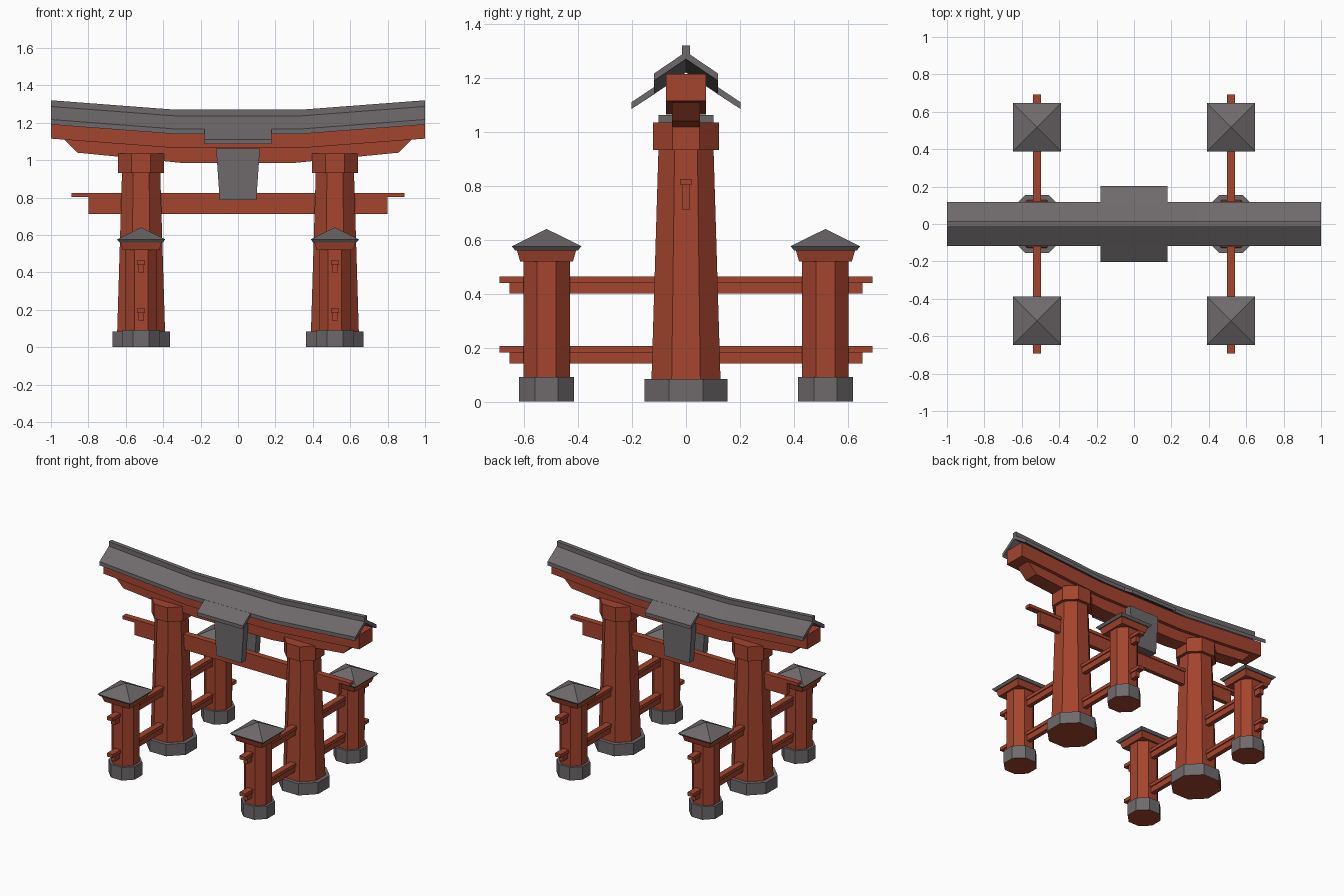
import bpy, bmesh, math

if "Cube" in bpy.data.objects:
    bpy.data.objects.remove(bpy.data.objects["Cube"])


def material(name, rgb):
    m = bpy.data.materials.new(name)
    m.diffuse_color = (*rgb, 1)
    m.use_nodes = True
    m.node_tree.nodes["Principled BSDF"].inputs["Base Color"].default_value = m.diffuse_color
    return m


RED = material("vermilion wood", (0.37, 0.058, 0.027))
GREY = material("slate grey", (0.158, 0.142, 0.148))


def loft(name, rings, mat, bottom_mat=None):
    """Solid through equal-length rings of points, capped at both ends."""
    bm = bmesh.new()
    vs = [[bm.verts.new(p) for p in r] for r in rings]
    n = len(rings[0])
    for a, b in zip(vs, vs[1:]):
        for i in range(n):
            j = (i + 1) % n
            bm.faces.new((a[i], a[j], b[j], b[i]))
    bm.faces.new(vs[0][::-1])
    bm.faces.new(vs[-1])
    bmesh.ops.recalc_face_normals(bm, faces=bm.faces)
    bm.normal_update()
    if bottom_mat:
        for f in bm.faces:
            if f.normal.z < -0.5:
                f.material_index = 1
    me = bpy.data.meshes.new(name)
    bm.to_mesh(me)
    bm.free()
    me.materials.append(mat)
    if bottom_mat:
        me.materials.append(bottom_mat)
    ob = bpy.data.objects.new(name, me)
    bpy.context.collection.objects.link(ob)
    return ob


def column(name, x, y, sides, levels, mat, bottom_mat=None):
    """Upright prism; levels are (distance from axis to flat side, z)."""
    k = 1 / math.cos(math.pi / sides)
    ang = [(i + 0.5) * 2 * math.pi / sides for i in range(sides)]
    rings = [[(x + r * k * math.cos(a), y + r * k * math.sin(a), z) for a in ang]
             for r, z in levels]
    return loft(name, rings, mat, bottom_mat)


def box(name, x0, x1, y0, y1, z0, z1, mat):
    return loft(name, [[(x0, y0, z), (x1, y0, z), (x1, y1, z), (x0, y1, z)]
                       for z in (z0, z1)], mat)


# Bent beams and roof: a cross-section swept along x, lifted at both ends
STATIONS = [(-1, 0.05), (-0.34, 0), (0.34, 0), (1, 0.05)]


def sweep(name, profile, mat, stations=STATIONS):
    return loft(name, [[(x, y, z + dz) for y, z in profile] for x, dz in stations], mat)


sweep("roof", [(0, 1.247), (0.118, 1.167), (0.118, 1.14),
               (0, 1.22), (-0.118, 1.14), (-0.118, 1.167)], GREY)
sweep("roof_ridge", [(-0.015, 1.23), (0.015, 1.23), (0.015, 1.27), (-0.015, 1.27)], GREY)
sweep("upper_beam", [(-0.075, 1.065), (0.075, 1.065), (0.075, 1.165), (-0.075, 1.165)], RED)

# Lower beam with slanted ends
outline = [(-0.94, 1.12), (-0.86, 1.04), (-0.3, 0.985), (0.3, 0.985), (0.86, 1.04),
           (0.94, 1.12), (0.34, 1.075), (-0.34, 1.075)]
loft("lower_beam", [[(x, y, z) for x, z in outline] for y in (-0.052, 0.052)], RED)

# Central eaves and hanging tablets, front and back
for side, s in (("front", -1), ("back", 1)):
    sweep(side + "_eave", [(s * 0.117, 1.167), (s * 0.202, 1.11),
                           (s * 0.202, 1.085), (s * 0.117, 1.14)],
          GREY, [(-0.18, 0), (0.18, 0)])
    loft(side + "_tablet", [[(-w, s * 0.05, z), (w, s * 0.05, z),
                             (w, s * 0.102, z), (-w, s * 0.102, z)]
                            for w, z in ((0.098, 0.787), (0.117, 1.062))], GREY)

# Tie beam through the main pillars
box("tie_beam", -0.80, 0.80, -0.015, 0.015, 0.712, 0.803, RED)
box("tie_beam_cap", -0.89, 0.89, -0.021, 0.021, 0.803, 0.825, RED)

for side, x in (("left", -0.518), ("right", 0.518)):
    # Main pillar
    column(side + "_pillar_base", x, 0, 8, [(0.154, 0), (0.154, 0.083)], GREY, RED)
    column(side + "_pillar", x, 0, 8, [(0.128, 0.08), (0.102, 0.94)], RED)
    column(side + "_pillar_capital", x, 0, 8, [(0.123, 0.932), (0.123, 1.035)], RED)
    # Side rails
    for level, z in (("low", 0.142), ("high", 0.40)):
        box(f"{side}_{level}_rail", x - 0.015, x + 0.015, -0.655, 0.655, z, z + 0.04, RED)
        box(f"{side}_{level}_rail_cap", x - 0.022, x + 0.022, -0.692, 0.692,
            z + 0.04, z + 0.064, RED)
    # Small support posts
    for end, y in (("front", -0.517), ("back", 0.517)):
        n = f"{side}_{end}_post"
        column(n + "_base", x, y, 8, [(0.102, 0), (0.102, 0.092)], GREY, RED)
        column(n, x, y, 8, [(0.086, 0.09), (0.086, 0.525)], RED)
        column(n + "_capital", x, y, 4, [(0.098, 0.52), (0.11, 0.562)], RED)
        column(n + "_roof", x, y, 4, [(0.116, 0.56), (0.129, 0.576), (0.0005, 0.64)], GREY)
